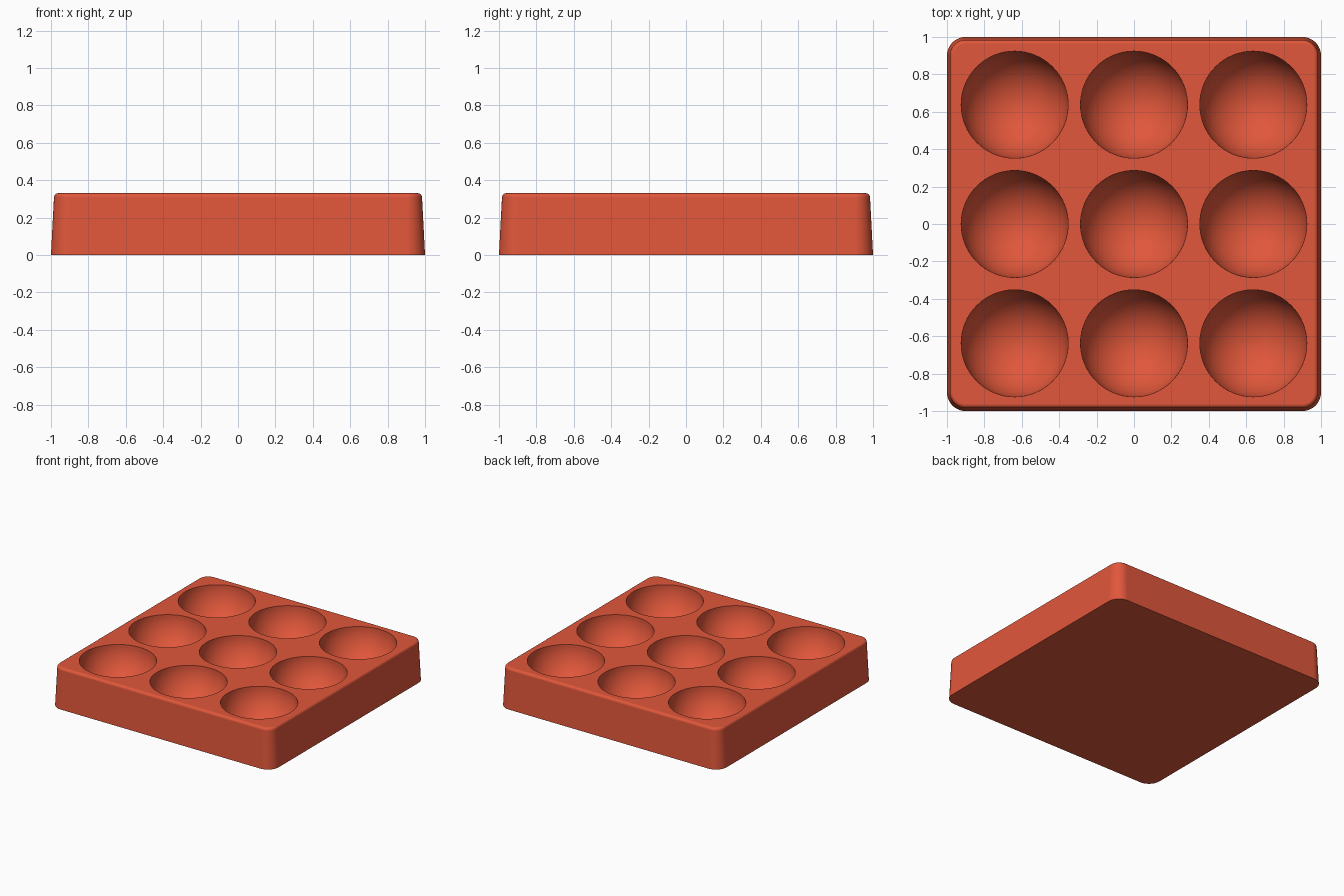
import bpy, bmesh
from math import sin, cos, pi
from mathutils import Matrix

HEIGHT, BOWL_RADIUS, SPACING = 0.33, 0.287, 0.638
CORNER, FILLET, TOP_HALF = 0.1, 0.022, 0.984

if "Cube" in bpy.data.objects:
    bpy.data.objects.remove(bpy.data.objects["Cube"], do_unlink=True)

terracotta = bpy.data.materials.new("terracotta red")
terracotta.use_nodes = True
colour = (0.75, 0.095, 0.043, 1)
terracotta.diffuse_color = colour
bsdf = next(n for n in terracotta.node_tree.nodes if n.type == "BSDF_PRINCIPLED")
bsdf.inputs["Base Color"].default_value = colour


def make_object(name, bm):
    bmesh.ops.recalc_face_normals(bm, faces=bm.faces)
    mesh = bpy.data.meshes.new(name)
    bm.to_mesh(mesh)
    bm.free()
    mesh.materials.append(terracotta)
    obj = bpy.data.objects.new(name, mesh)
    bpy.context.collection.objects.link(obj)
    return obj


def rounded_ring(bm, half, radius, z, steps=12):
    """Square ring of vertices with rounded corners."""
    ring = []
    for corner, (sx, sy) in enumerate([(1, 1), (-1, 1), (-1, -1), (1, -1)]):
        for i in range(steps + 1):
            a = (corner + i / steps) * pi / 2
            ring.append(bm.verts.new((sx * (half - radius) + radius * cos(a),
                                      sy * (half - radius) + radius * sin(a), z)))
    return ring


# Tray block: tapered walls, rounded corners and a softened top edge
bm = bmesh.new()
profile = [(1.0, 0.0)]
for i in range(7):
    a = i / 6 * pi / 2
    profile.append((TOP_HALF - FILLET * (1 - cos(a)), HEIGHT - FILLET * (1 - sin(a))))
rings = [rounded_ring(bm, half, CORNER - (1 - half), z) for half, z in profile]
for low, high in zip(rings, rings[1:]):
    for i in range(len(low)):
        j = (i + 1) % len(low)
        bm.faces.new((low[i], low[j], high[j], high[i]))
bm.faces.new(rings[0][::-1])
bm.faces.new(rings[-1])
tray = make_object("tray", bm)

# Cutter: nine round-bottomed plugs on a grid
bm = bmesh.new()
for col in (-1, 0, 1):
    for row in (-1, 0, 1):
        place = Matrix.Translation((col * SPACING, row * SPACING, HEIGHT))
        plug = bmesh.ops.create_uvsphere(bm, u_segments=64, v_segments=32,
                                         radius=BOWL_RADIUS, matrix=place)
        for v in plug["verts"]:
            if v.co.z > HEIGHT - 0.001:
                v.co.z += 0.1
cutter = make_object("bowl_cutter", bm)
cutter.hide_render = True

# Carve the bowls, then drop the cutter
cut = tray.modifiers.new("bowls", "BOOLEAN")
cut.operation = "DIFFERENCE"
cut.solver = "EXACT"
cut.object = cutter
bpy.ops.object.select_all(action="DESELECT")
tray.select_set(True)
bpy.context.view_layer.objects.active = tray
bpy.ops.object.modifier_apply(modifier=cut.name)
bpy.data.objects.remove(cutter, do_unlink=True)

# Smooth curves with crisp rims and flat top
bpy.ops.object.shade_smooth_by_angle(angle=pi / 6)
weighted = tray.modifiers.new("flat_top_shading", "WEIGHTED_NORMAL")
weighted.keep_sharp = True
